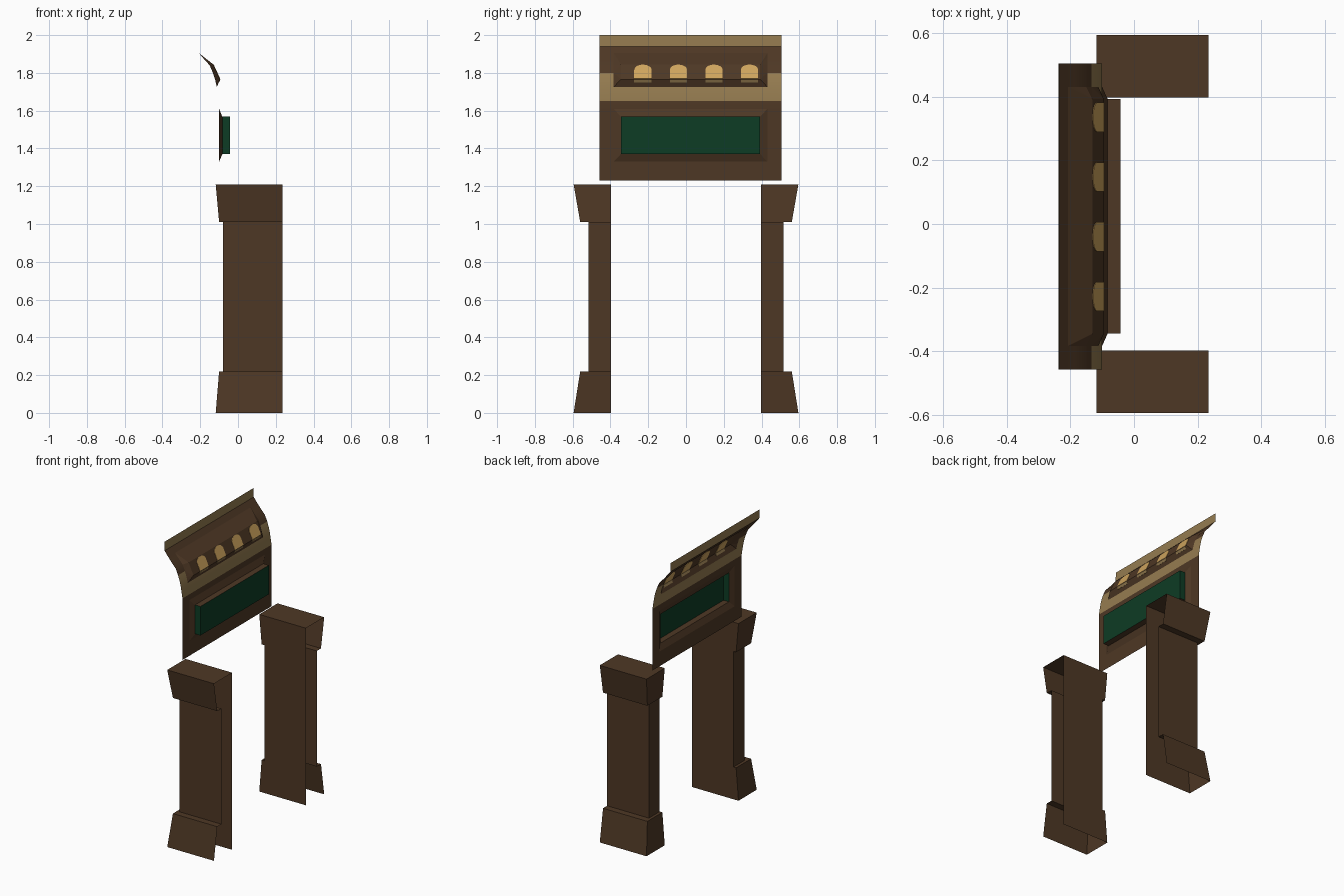
import bpy, math
from mathutils import Vector

cube = bpy.data.objects.get("Cube")
if cube:
    bpy.data.objects.remove(cube)


def material(name, rgb):
    m = bpy.data.materials.new(name)
    m.use_nodes = True
    m.diffuse_color = (*rgb, 1)
    bsdf = m.node_tree.nodes["Principled BSDF"]
    bsdf.inputs["Base Color"].default_value = (*rgb, 1)
    bsdf.inputs["Roughness"].default_value = 0.9
    return m


MATS = [material("dark wood", (0.076, 0.039, 0.018)),
        material("old brass", (0.30, 0.20, 0.08)),
        material("warm gold", (0.62, 0.37, 0.11)),
        material("deep green", (0.004, 0.045, 0.018))]
WOOD, BRASS, GOLD, GREEN = range(4)


class Part:
    """Collects coloured faces and turns them into one welded object."""

    def __init__(self, name):
        self.name, self.verts, self.faces, self.cols = name, [], [], []

    def face(self, pts, col=WOOD):
        n = len(self.verts)
        self.verts += [tuple(p) for p in pts]
        self.faces.append(range(n, n + len(pts)))
        self.cols.append(col)

    def build(self, smooth=False):
        me = bpy.data.meshes.new(self.name)
        me.from_pydata(self.verts, [], self.faces)
        for m in MATS:
            me.materials.append(m)
        for p, c in zip(me.polygons, self.cols):
            p.material_index = c
        import bmesh
        bm = bmesh.new()
        bm.from_mesh(me)
        bmesh.ops.remove_doubles(bm, verts=bm.verts, dist=0.0004)
        bm.to_mesh(me)
        bm.free()
        ob = bpy.data.objects.new(self.name, me)
        bpy.context.collection.objects.link(ob)
        if smooth:
            bpy.ops.object.select_all(action='DESELECT')
            ob.select_set(True)
            bpy.context.view_layer.objects.active = ob
            bpy.ops.object.shade_smooth_by_angle(angle=math.radians(30))
        return ob


# Pillars: shells open at the back and underneath, with flared base and cap
BACK, INNER = 0.235, 0.398
PILLAR = [(0, -0.118, 0.595), (0.22, -0.10, 0.56), (0.22, -0.08, 0.515),
          (1.01, -0.08, 0.515), (1.01, -0.10, 0.56), (1.21, -0.118, 0.595)]


def pillar(name, side):
    part = Part(name)

    def add(pts):
        part.face(pts if side > 0 else pts[::-1])

    def ring(z, front, outer):
        return [Vector((x, side * y, z)) for x, y in
                ((BACK, INNER), (front, INNER), (front, outer), (BACK, outer))]

    rings = [ring(*p) for p in PILLAR]
    for a, b in zip(rings, rings[1:]):
        for i in range(3):
            if i == 0 and a[0].z == b[0].z:
                continue  # ledges do not cross the flat inner wall
            add([a[i + 1], a[i], b[i], b[i + 1]])
    add(rings[-1][::-1])
    part.build()


pillar("left_pillar", 1)
pillar("right_pillar", -1)

# Sign board: upright sheet that curls forward to a lip
MID, HALF, HOLE, FLOOR = 0.024, 0.481, 0.407, 0.369
SHEET = [(-0.10, 1.23), (-0.10, 1.33), (-0.10, 1.61), (-0.10, 1.65),
         (-0.112, 1.725), (-0.12, 1.76), (-0.133, 1.80), (-0.15, 1.84),
         (-0.188, 1.882), (-0.207, 1.905), (-0.235, 1.94), (-0.237, 2.0)]


def row(part, a, b, h0, h1, col):
    """Quad from height a to height b between two distances from the middle."""
    part.face([(a[0], MID + h1, a[1]), (a[0], MID + h0, a[1]),
               (b[0], MID + h0, b[1]), (b[0], MID + h1, b[1])], col)


board = Part("board_sheet")
for a, b in zip(SHEET, SHEET[1:]):
    z = (a[1] + b[1]) / 2
    brass = 1.65 < z < 1.82 or z > 1.94
    col = BRASS if brass else WOOD
    row(board, a, b, -HALF, -HOLE, col)
    row(board, a, b, HOLE, HALF, col)
    if not (1.33 < z < 1.61 or 1.725 < z < 1.905):
        row(board, a, b, -HOLE, HOLE, col)
board.build(smooth=True)

# Lower frame: bevelled surround leading to a deep green tray
frame = Part("lower_frame")


def rect(x, half, z0, z1):
    return [Vector((x, MID + y, z)) for y, z in
            ((half, z0), (-half, z0), (-half, z1), (half, z1))]


outer = rect(-0.10, HOLE, 1.33, 1.61)
inner = rect(-0.083, FLOOR, 1.37, 1.568)
tray = rect(-0.042, FLOOR, 1.37, 1.568)
for i in range(4):
    j = (i + 1) % 4
    frame.face([outer[i], outer[j], inner[j], inner[i]])
    frame.face([inner[i], inner[j], tray[j], tray[i]], GREEN if i % 2 else WOOD)
frame.face(tray, GREEN)
frame.build()

# Upper recess: slanted floor with slopes meeting the curled sheet
recess = Part("upper_recess")
LOW, HIGH = (-0.095, 1.766), (-0.131, 1.845)
hole = SHEET[4:10]
row(recess, LOW, HIGH, -FLOOR, FLOOR, WOOD)
for a, b in ((hole[0], LOW), (HIGH, hole[-1])):
    wa = HOLE if a is hole[0] else FLOOR
    wb = FLOOR if a is hole[0] else HOLE
    recess.face([(a[0], MID + wa, a[1]), (a[0], MID - wa, a[1]),
                 (b[0], MID - wb, b[1]), (b[0], MID + wb, b[1])])
for s in (-1, 1):
    pts = [(x, MID + s * HOLE, z) for x, z in hole]
    low, high = [(p[0], MID + s * FLOOR, p[1]) for p in (LOW, HIGH)]
    for i, (a, b) in enumerate(zip(pts, pts[1:])):
        quad = [a, b, low] if i < 2 else [a, b, high]
        recess.face(quad if s < 0 else quad[::-1])
    tri = [pts[2], high, low]
    recess.face(tri if s < 0 else tri[::-1])
recess.build()


# Arched lights on the recess floor, each with a brass foot
def plate(part, profile, a, b, col):
    """Thin plate; profile is (y, fraction of the way from a to b)."""
    a, b = (Vector((p[0], 0, p[1])) for p in (a, b))
    d = (b - a).normalized()
    n = Vector((-d.z, 0, d.x)) * 0.002
    base = [a.lerp(b, t) + Vector((0, y, 0)) for y, t in profile]
    front, back = [p + n for p in base], [p - n for p in base]
    part.face(front[::-1], col)
    part.face(back, col)
    for i in range(len(base)):
        j = (i + 1) % len(base)
        part.face([front[i], front[j], back[j], back[i]], col)


R = 0.046
for k in range(4):
    y = -0.228 + k * 0.188
    light = Part(f"arched_light_{k + 1}")
    arch = [(y + R * math.cos(t), 0.62 + 0.36 * math.sin(t))
            for t in (math.pi * i / 8 for i in range(9))]
    plate(light, [(y - R, 0.03), (y + R, 0.03)] + arch, LOW, HIGH, GOLD)
    plate(light, [(y - R, 0.6), (y + R, 0.6), (y + R, 0.98), (y - R, 0.98)],
          hole[0], LOW, BRASS)
    light.build()
